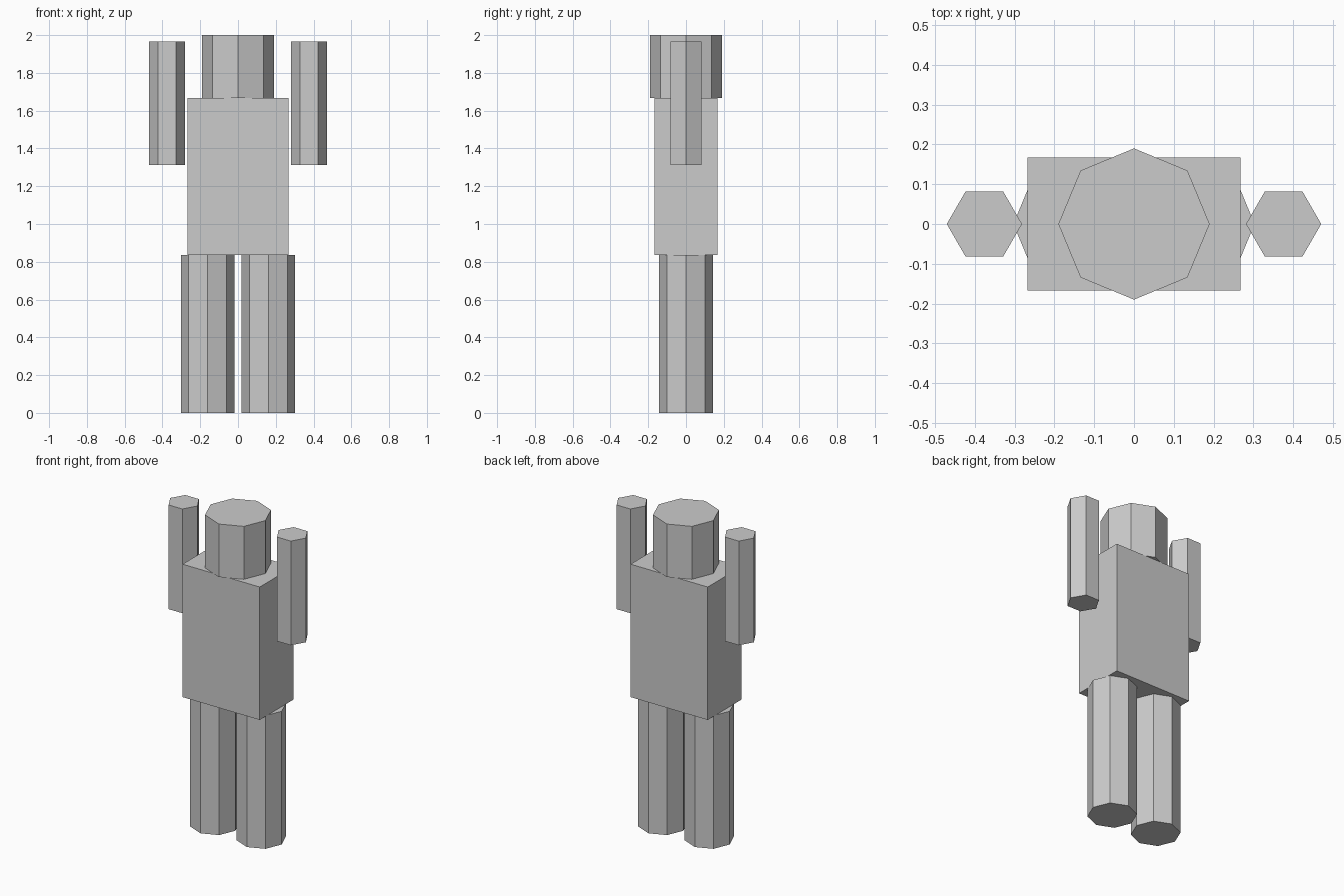
import bpy
import math

cube = bpy.data.objects.get("Cube")
if cube:
    bpy.data.objects.remove(cube, do_unlink=True)

# One plain grey for the whole figure
GREY = (0.6, 0.6, 0.6, 1.0)
grey = bpy.data.materials.new("plain grey")
grey.use_nodes = True
grey.diffuse_color = GREY
grey.node_tree.nodes["Principled BSDF"].inputs["Base Color"].default_value = GREY


def finish(name):
    obj = bpy.context.object
    obj.name = name
    obj.data.materials.append(grey)
    return obj


def prism(name, sides, radius, x, bottom, top):
    """Upright flat-sided prism with a corner pointing along +x."""
    bpy.ops.mesh.primitive_cylinder_add(
        vertices=sides, radius=radius, depth=top - bottom,
        location=(x, 0, (bottom + top) / 2))
    obj = finish(name)
    # The primitive starts with a corner on +y; turn it to +x
    obj.rotation_euler.z = math.pi / 2
    return obj


HIP = 0.835
NECK = 1.668

# Torso
bpy.ops.mesh.primitive_cube_add(size=1, location=(0, 0, (HIP + NECK) / 2))
finish("torso").scale = (0.535, 0.334, NECK - HIP)

# Head
prism("head", 8, 0.19, 0, NECK, 2.0)

# Arms and legs on both sides
for side, sign in (("left", 1), ("right", -1)):
    prism(side + "_arm", 6, 0.0945, sign * 0.376, 1.312, 1.965)
    prism(side + "_leg", 8, 0.142, sign * 0.161, 0, HIP)
